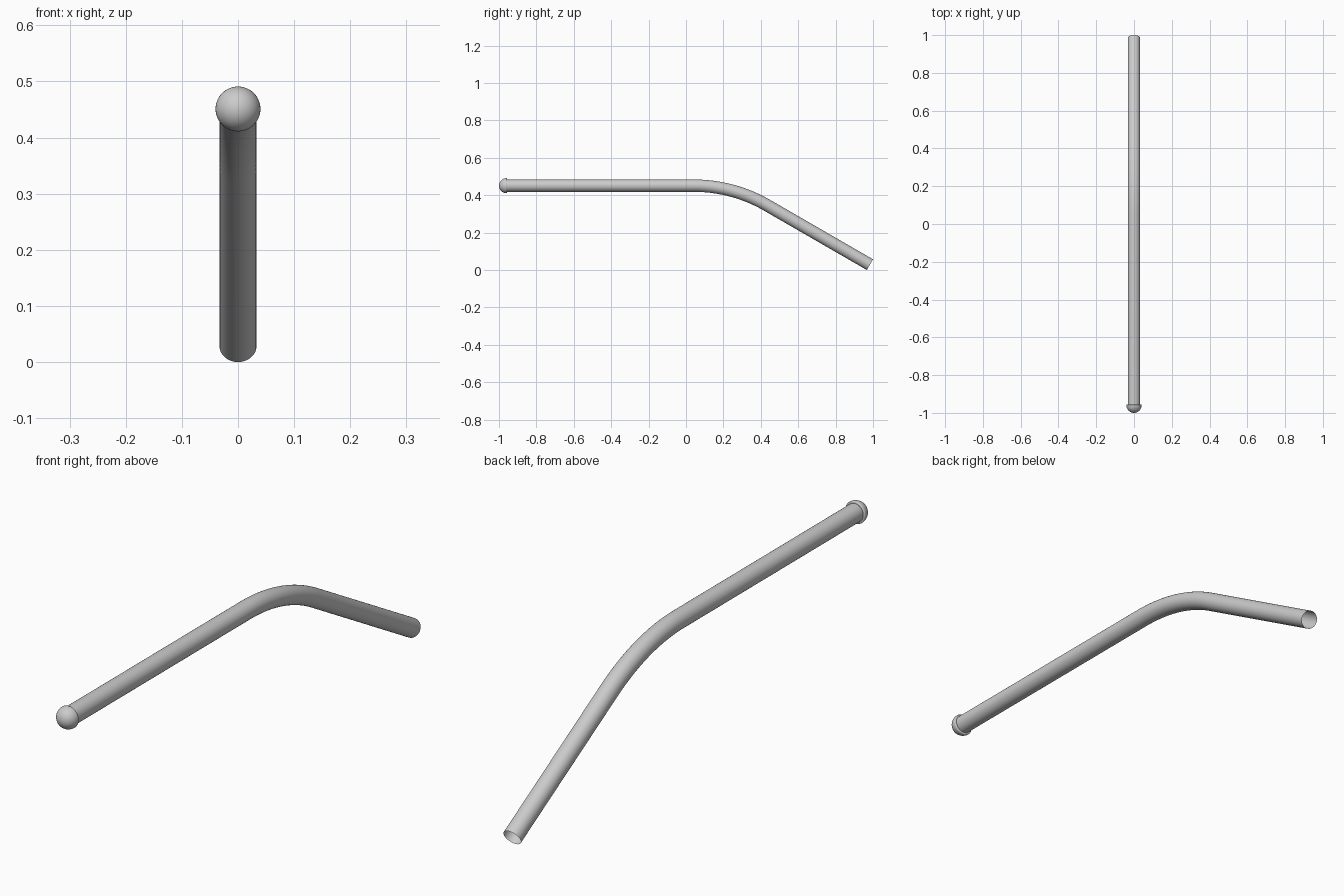
import bpy, bmesh
from math import sin, cos, tan, pi, radians

if "Cube" in bpy.data.objects:
    bpy.data.objects.remove(bpy.data.objects["Cube"])

SIDES = 48
R = 0.033          # pipe radius
AXIS_Z = 0.451     # height of the straight run


def sweep(name, stations, close_start=False):
    """Skin circles given as (y, z, pitch, radius) into a tube in the YZ plane."""
    bm = bmesh.new()
    rings = []
    for y, z, pitch, r in stations:
        ring = []
        for i in range(SIDES):
            a = 2 * pi * i / SIDES
            up = r * sin(a)
            ring.append(bm.verts.new((r * cos(a), y + up * sin(pitch), z + up * cos(pitch))))
        rings.append(ring)
    for a, b in zip(rings, rings[1:]):
        for i in range(SIDES):
            j = (i + 1) % SIDES
            bm.faces.new((a[i], b[i], b[j], a[j]))
    if close_start:
        bm.faces.new(rings[0])
    bmesh.ops.recalc_face_normals(bm, faces=bm.faces)
    mesh = bpy.data.meshes.new(name)
    bm.to_mesh(mesh)
    bm.free()
    ob = bpy.data.objects.new(name, mesh)
    bpy.context.collection.objects.link(ob)
    bpy.ops.object.select_all(action='DESELECT')
    ob.select_set(True)
    bpy.context.view_layer.objects.active = ob
    bpy.ops.object.shade_smooth_by_angle(angle=radians(35))
    return ob


# Bent pipe: straight run, 30 degree downward bend, open lower end
bend = radians(30)
end_y, end_z = 1 - R * sin(bend), R * cos(bend)
corner_y = end_y - (AXIS_Z - end_z) / tan(bend)
tangent = 0.21
bend_r = tangent / tan(bend / 2)
path = [(-0.975, AXIS_Z, 0, R)]
for k in range(25):
    t = bend * k / 24
    path.append((corner_y - tangent + bend_r * sin(t),
                 AXIS_Z - bend_r * (1 - cos(t)), t, R))
path.append((end_y, end_z, bend, R))
sweep("bent_pipe", path)

# Domed end cap with a small rounded lip gripping the pipe
cap_r = 0.040
dome = [(-0.96 - cap_r * cos(t), AXIS_Z, 0, cap_r * sin(t))
        for t in [pi / 2 * k / 16 for k in range(1, 17)]]
lip = [(-0.96 + 0.004 * sin(t), AXIS_Z, 0, cap_r - 0.003 + 0.003 * cos(t))
       for t in [pi / 2 * k / 4 for k in range(1, 5)]]
lip.append((-0.956, AXIS_Z, 0, R))
cap = [(-1.0, AXIS_Z, 0, 0.0006)] + dome + lip
sweep("end_cap", cap, close_start=True)
